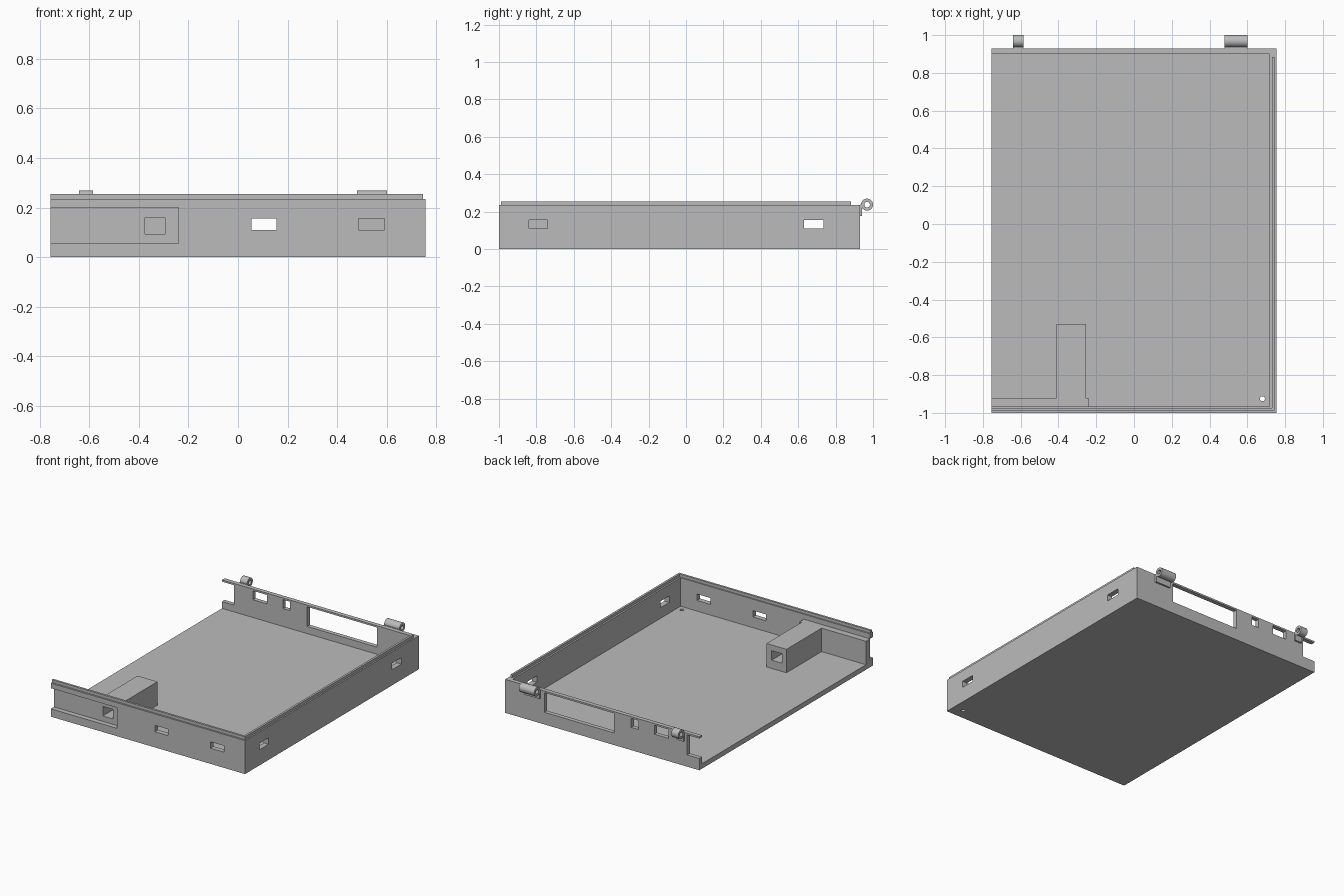
import bpy
import bmesh
import math
from mathutils import Matrix, Vector

default = bpy.data.objects.get("Cube")
if default:
    bpy.data.objects.remove(default, do_unlink=True)

# Single grey plastic
GREY = (0.5, 0.5, 0.5, 1)
grey = bpy.data.materials.new("grey plastic")
grey.use_nodes = True
grey.diffuse_color = GREY
grey.node_tree.nodes["Principled BSDF"].inputs["Base Color"].default_value = GREY


def add_box(bm, x, y, z):
    """Add a box spanning the given (low, high) ranges."""
    size = [b - a for a, b in (x, y, z)]
    mid = [(a + b) / 2 for a, b in (x, y, z)]
    matrix = Matrix.Translation(Vector(mid)) @ Matrix.Diagonal((*size, 1))
    bmesh.ops.create_cube(bm, size=1, matrix=matrix)


def add_cylinder(bm, centre, radius, depth, along_x=False):
    turn = Matrix.Rotation(math.pi / 2, 4, "Y") if along_x else Matrix.Identity(4)
    bmesh.ops.create_cone(bm, cap_ends=True, segments=32, radius1=radius, radius2=radius,
                          depth=depth, matrix=Matrix.Translation(Vector(centre)) @ turn)


def finish(name, bm):
    mesh = bpy.data.meshes.new(name)
    bm.to_mesh(mesh)
    bm.free()
    mesh.materials.append(grey)
    obj = bpy.data.objects.new(name, mesh)
    bpy.context.collection.objects.link(obj)
    return obj


def boxes(name, *ranges):
    bm = bmesh.new()
    for r in ranges:
        add_box(bm, *r)
    return finish(name, bm)


def cut(obj, cutter):
    """Subtract the cutter, bake the result and discard the cutter."""
    cutter.hide_render = True
    mod = obj.modifiers.new("cut", "BOOLEAN")
    mod.operation = "DIFFERENCE"
    mod.solver = "EXACT"
    mod.object = cutter
    bpy.context.view_layer.update()
    baked = bpy.data.meshes.new_from_object(
        obj.evaluated_get(bpy.context.evaluated_depsgraph_get()))
    obj.modifiers.clear()
    obj.data = baked
    bpy.data.objects.remove(cutter, do_unlink=True)


def smooth(obj):
    bpy.ops.object.select_all(action="DESELECT")
    obj.select_set(True)
    bpy.context.view_layer.objects.active = obj
    bpy.ops.object.shade_smooth_by_angle(angle=math.radians(30))


# Main dimensions
SIDE, FRONT, BACK, RIM = 0.755, -1.0, 0.93, 0.235
IN_X, IN_FRONT, IN_BACK, FLOOR = 0.718, -0.965, 0.9, 0.035

# Tray: a box hollowed out and left open on the -x side
tray = boxes("tray_shell", ((-SIDE, SIDE), (FRONT, BACK), (0, RIM)))
cut(tray, boxes("cavity", ((-1, IN_X), (IN_FRONT, IN_BACK), (FLOOR, 1))))

# Openings through the walls and the floor
through_front, through_back = (-1.1, -0.94), (0.88, 1.0)
slit = (0.11, 0.155)
bm = bmesh.new()
for x in ((0.055, 0.155), (0.485, 0.59)):
    add_box(bm, x, through_front, slit)
for y in ((-0.84, -0.74), (0.63, 0.735)):
    add_box(bm, (0.7, 0.8), y, slit)
add_box(bm, (-0.9, -0.24), through_front, (0.055, 0.2))
for x, bottom in (((-0.9, -0.66), 0.083), ((-0.515, -0.405), 0.16),
                  ((-0.28, -0.225), 0.16), ((-0.093, 0.45), 0.085)):
    add_box(bm, x, through_back, (bottom, 0.223))
add_cylinder(bm, (0.68, -0.925, 0), 0.013, 0.2)
cut(tray, finish("openings", bm))

# Raised lip on the rim of the front and the +x wall
boxes("rim_lip_front", ((-SIDE, 0.745), (-0.988, -0.973), (RIM, 0.255)))
boxes("rim_lip_side", ((0.73, 0.745), (-0.973, 0.883), (RIM, 0.255)))

# Plate behind the front slot, with a square tunnel block
SLOT_TOP = 0.2
tunnel_x, tunnel_z = (-0.375, -0.295), (0.093, 0.16)
plate = boxes("slot_back_plate", ((-SIDE, -0.24), (IN_FRONT, -0.92), (FLOOR, SLOT_TOP)))
block = boxes("tunnel_block", ((-0.41, -0.255), (-0.92, -0.53), (FLOOR, SLOT_TOP)))
for part in (plate, block):
    cut(part, boxes("tunnel", (tunnel_x, (-1.1, -0.4), tunnel_z)))

# Hinges on the back: bored barrel and a thin mounting leaf
PIN_Y, PIN_Z, BARREL = 0.968, 0.237, 0.032
for name, x in (("short_hinge", (-0.64, -0.585)), ("long_hinge", (0.48, 0.6))):
    centre, length = (sum(x) / 2, PIN_Y, PIN_Z), x[1] - x[0]
    bm = bmesh.new()
    add_cylinder(bm, centre, BARREL, length, along_x=True)
    barrel = finish(name + "_barrel", bm)
    bm = bmesh.new()
    add_cylinder(bm, centre, 0.015, length * 2, along_x=True)
    cut(barrel, finish("bore", bm))
    smooth(barrel)
    boxes(name + "_leaf", (x, (BACK, 0.942), (0.175, PIN_Z)))
